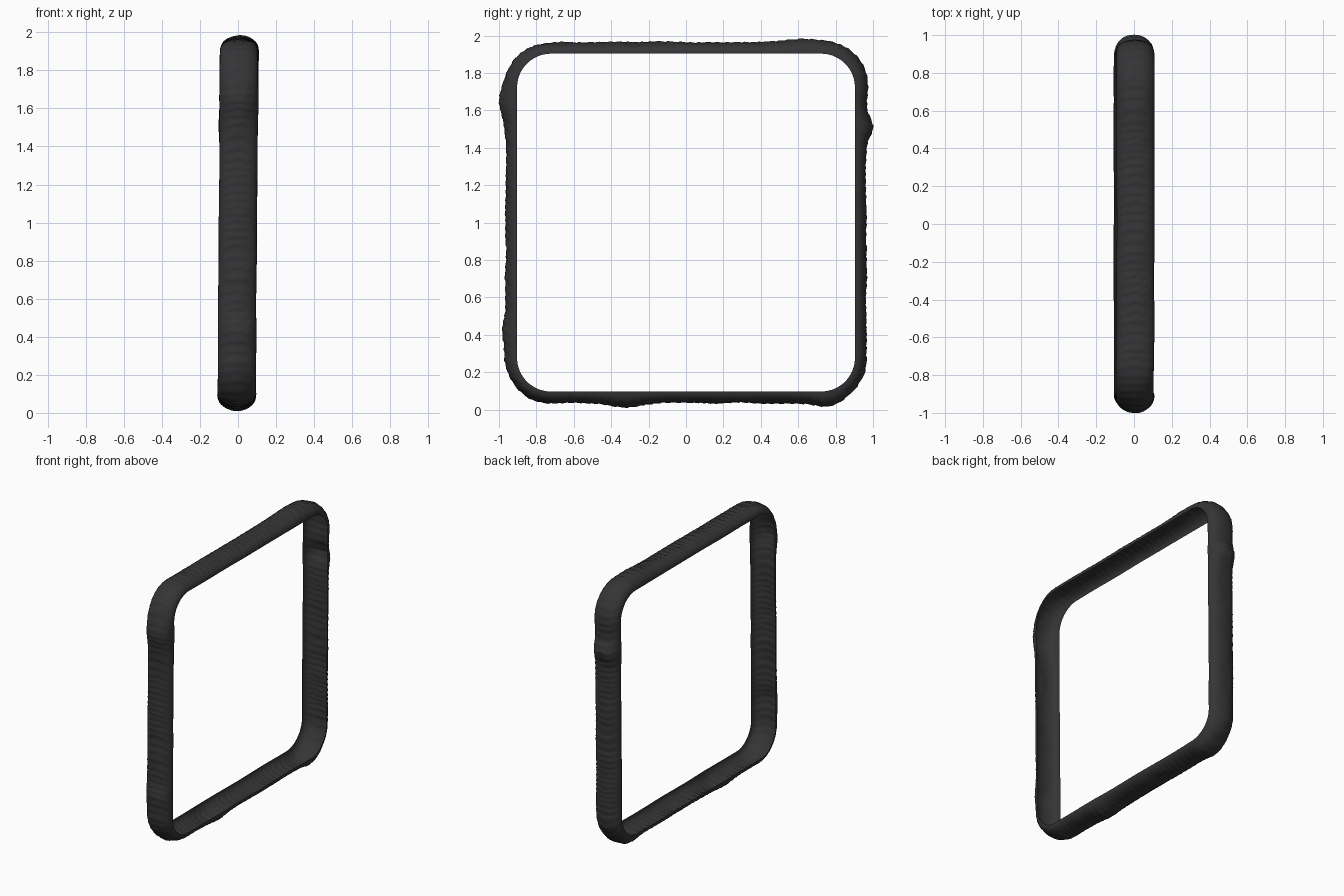
import bpy, math, random
from mathutils import Vector, noise

if "Cube" in bpy.data.objects:
    bpy.data.objects.remove(bpy.data.objects["Cube"])

random.seed(4)
HALF, RADIUS, CENTRE_Z = 0.903, 0.18, 1.0   # inner rounded-square opening
WIDTH, DEPTH = 0.1, 0.062                   # half width and height of the D-shaped section
RINGS, SIDES = 640, 20


def path():
    """Evenly spaced (y, z, normal_y, normal_z, distance) around a rounded square."""
    straight = 2 * (HALF - RADIUS)
    arc = RADIUS * math.pi / 2
    total = 4 * (straight + arc)
    for i in range(RINGS):
        dist = total * i / RINGS
        side, d = divmod(dist, straight + arc)
        base = side * math.pi / 2
        if d < straight:
            a, u, v = 0, HALF, d - straight / 2
        else:
            a = (d - straight) / RADIUS
            u = straight / 2 + RADIUS * math.cos(a)
            v = straight / 2 + RADIUS * math.sin(a)
        c, s = math.cos(base), math.sin(base)
        n = base + a
        yield u * c - v * s, u * s + v * c, math.cos(n), math.sin(n), dist / total


# local swellings: y, z, height, spread
bumps = [(-0.9, 1.65, 0.035, 0.07), (0.9, 1.51, 0.035, 0.05), (-0.9, 0.42, 0.018, 0.06),
         (-0.33, 0.1, 0.022, 0.08), (0.76, 0.1, 0.022, 0.06), (0.64, 1.9, 0.016, 0.12),
         (0.88, 1.75, 0.012, 0.08)]

# ridged half-round band
verts, faces = [], []
for y, z, ny, nz, f in path():
    z += CENTRE_Z
    lift = sum(h * math.exp(-((y - by) ** 2 + (z - bz) ** 2) / (2 * w * w))
               for by, bz, h, w in bumps)
    lean = 0.008 * (z - 1) + 0.004 * noise.noise(Vector((y * 3, z * 3, 0)))
    for j in range(SIDES + 1):
        t = math.pi * j / SIDES
        s = math.sin(t)
        # overlapping arched layers
        phase = (f * 150 + 0.9 * s + 1.5 * noise.noise(Vector((y * 4, z * 4, 2)))) % 1
        ridge = 0.006 * (phase - 0.5) * s
        rough = 0.006 * s * noise.noise(Vector((j * 0.15, y * 9, z * 9)))
        h = DEPTH * s ** 0.85 + (lift + rough) * s + ridge
        x = lean + (WIDTH + 0.1 * lift + ridge * 0.5) * math.cos(t)
        verts.append((x, y + ny * h, z + nz * h))
row = SIDES + 1
for i in range(RINGS):
    k = (i + 1) % RINGS
    for j in range(SIDES):
        faces.append((i * row + j, i * row + j + 1, k * row + j + 1, k * row + j))

mesh = bpy.data.meshes.new("band")
mesh.from_pydata(verts, [], faces)
band = bpy.data.objects.new("square_band", mesh)
bpy.context.collection.objects.link(band)

mat = bpy.data.materials.new("dark_rubber")
mat.diffuse_color = (0.035, 0.035, 0.037, 1)
mat.use_nodes = True
mat.node_tree.nodes["Principled BSDF"].inputs["Base Color"].default_value = mat.diffuse_color
mesh.materials.append(mat)

# outward normals and smooth shading
bpy.context.view_layer.objects.active = band
band.select_set(True)
if mesh.polygons[SIDES // 2].normal.y < 0:
    mesh.flip_normals()
bpy.ops.object.shade_smooth_by_angle(angle=math.radians(35))
